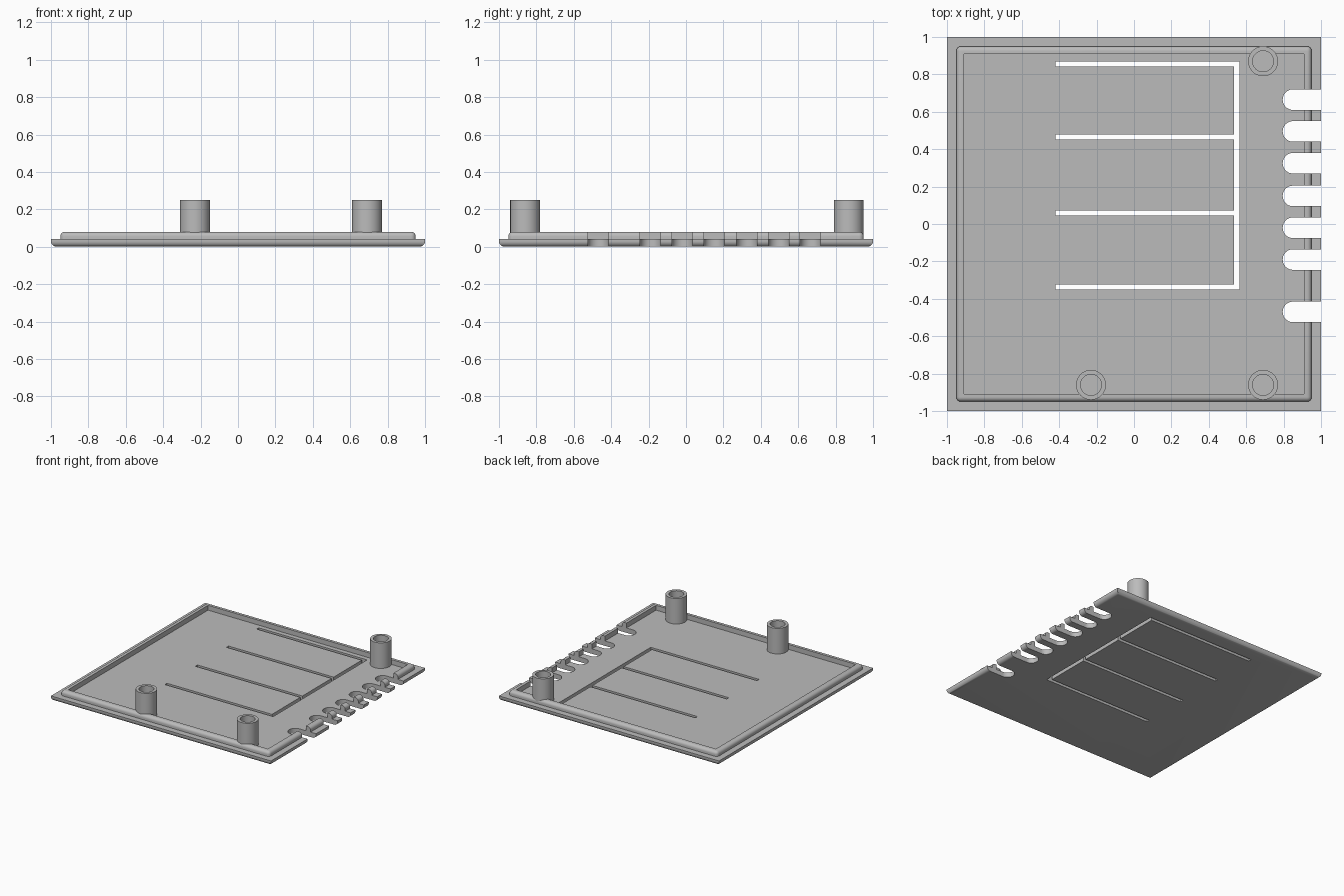
import bpy
import bmesh
import math
from mathutils import Matrix, Vector

old = bpy.data.objects.get("Cube")
if old:
    bpy.data.objects.remove(old, do_unlink=True)

grey = bpy.data.materials.new("plain grey")
grey.use_nodes = True
colour = (0.5, 0.5, 0.5, 1)
grey.diffuse_color = colour
grey.node_tree.nodes["Principled BSDF"].inputs["Base Color"].default_value = colour

FLOOR, LIP_TOP, POST_TOP = 0.04, 0.08, 0.25
SLOT_R, SLOT_X = 0.055, 0.85
SLOT_YS = [0.665, 0.495, 0.325, 0.15, -0.02, -0.19, -0.47]
SLIT_YS = [0.856, 0.464, 0.058, -0.336]
POSTS = [(0.69, 0.87), (0.69, -0.86), (-0.23, -0.86)]


def make(name, bm):
    mesh = bpy.data.meshes.new(name)
    bm.to_mesh(mesh)
    bm.free()
    mesh.materials.append(grey)
    obj = bpy.data.objects.new(name, mesh)
    bpy.context.collection.objects.link(obj)
    return obj


def box(bm, lo, hi):
    lo, hi = Vector(lo), Vector(hi)
    m = Matrix.Translation((lo + hi) / 2) @ Matrix.Diagonal((*(hi - lo), 1))
    bmesh.ops.create_cube(bm, size=1, matrix=m)


def prism(bm, outline, z0, z1):
    face = bm.faces.new([bm.verts.new((x, y, z0)) for x, y in outline])
    ext = bmesh.ops.extrude_face_region(bm, geom=[face])
    top = [v for v in ext["geom"] if isinstance(v, bmesh.types.BMVert)]
    bmesh.ops.translate(bm, verts=top, vec=(0, 0, z1 - z0))


def arc(cx, cy, r, a0, a1, n):
    return [(cx + r * math.cos(a0 + (a1 - a0) * i / n),
             cy + r * math.sin(a0 + (a1 - a0) * i / n)) for i in range(n + 1)]


def cut(obj, bm):
    bmesh.ops.recalc_face_normals(bm, faces=bm.faces[:])
    cutter = make("cutter", bm)
    cutter.hide_render = True
    mod = obj.modifiers.new("cut", "BOOLEAN")
    mod.object, mod.operation, mod.solver = cutter, "DIFFERENCE", "EXACT"
    mod.use_self = True
    bpy.context.view_layer.objects.active = obj
    bpy.ops.object.modifier_apply(modifier=mod.name)
    bpy.data.objects.remove(cutter, do_unlink=True)


def smooth(obj):
    bpy.ops.object.select_all(action="DESELECT")
    obj.select_set(True)
    bpy.context.view_layer.objects.active = obj
    bpy.ops.object.shade_smooth_by_angle(angle=math.radians(35))


def add_slots(bm):
    for y in SLOT_YS:
        curve = arc(SLOT_X, y, SLOT_R, math.pi / 2, 3 * math.pi / 2, 20)
        prism(bm, [(1.1, y + SLOT_R)] + curve + [(1.1, y - SLOT_R)], -0.1, 0.2)


def rounded_box(half, z0, z1, radius, pick):
    bm = bmesh.new()
    box(bm, (-half, -half, z0), (half, half, z1))
    edges = [e for e in bm.edges if pick(e)]
    bmesh.ops.bevel(bm, geom=edges, offset=radius, segments=6, profile=0.5,
                    affect="EDGES")
    return bm


# Base plate with rounded lower rim
plate = make("base_plate", rounded_box(
    1, 0, FLOOR, 0.03, lambda e: all(v.co.z < 0.01 for v in e.verts)))

# Cable slots, then the comb of thin slits
bm = bmesh.new()
add_slots(bm)
cut(plate, bm)
bm = bmesh.new()
x0, x1, x2, w = -0.42, 0.535, 0.565, 0.0135
ys = [y + s * w for y in SLIT_YS for s in (1, -1)]
outline = [(x2, ys[-1]), (x2, ys[0])]
for i, y in enumerate(ys):
    tooth = [(x0, y), (x1, y)]
    if i % 2 == 0:
        tooth.reverse()
    outline += tooth
outline = [p for p in outline if p not in ((x1, ys[0]), (x1, ys[-1]))]
# The outer slits run straight into the long cross slit
last = outline.pop()
outline.append(last)
prism(bm, outline, -0.1, 0.2)
cut(plate, bm)
smooth(plate)

# Raised lip, hollowed and cut by the same slots
lip = make("raised_lip", rounded_box(
    0.95, FLOOR - 0.005, LIP_TOP, 0.025,
    lambda e: any(v.co.z > FLOOR for v in e.verts)))
bm = bmesh.new()
box(bm, (-0.908, -0.908, -0.1), (0.908, 0.908, 0.2))
cut(lip, bm)
bm = bmesh.new()
add_slots(bm)
for x, y in POSTS:
    prism(bm, arc(x, y, 0.057, 0, 2 * math.pi, 48)[:-1], -0.1, 0.3)
cut(lip, bm)
smooth(lip)

# Hollow screw posts
for i, (px, py) in enumerate(POSTS):
    bm = bmesh.new()
    section = [(0.056, FLOOR - 0.005), (0.08, FLOOR - 0.005),
               (0.08, POST_TOP), (0.056, POST_TOP)]
    verts = [bm.verts.new((r, 0, z)) for r, z in section]
    edges = [bm.edges.new((verts[k], verts[(k + 1) % 4])) for k in range(4)]
    bmesh.ops.spin(bm, geom=verts + edges, cent=(0, 0, 0), axis=(0, 0, 1),
                   angle=2 * math.pi, steps=48)
    bmesh.ops.remove_doubles(bm, verts=bm.verts[:], dist=0.0001)
    bmesh.ops.recalc_face_normals(bm, faces=bm.faces[:])
    post = make(f"screw_post_{i + 1}", bm)
    post.location = (px, py, 0)
    smooth(post)
